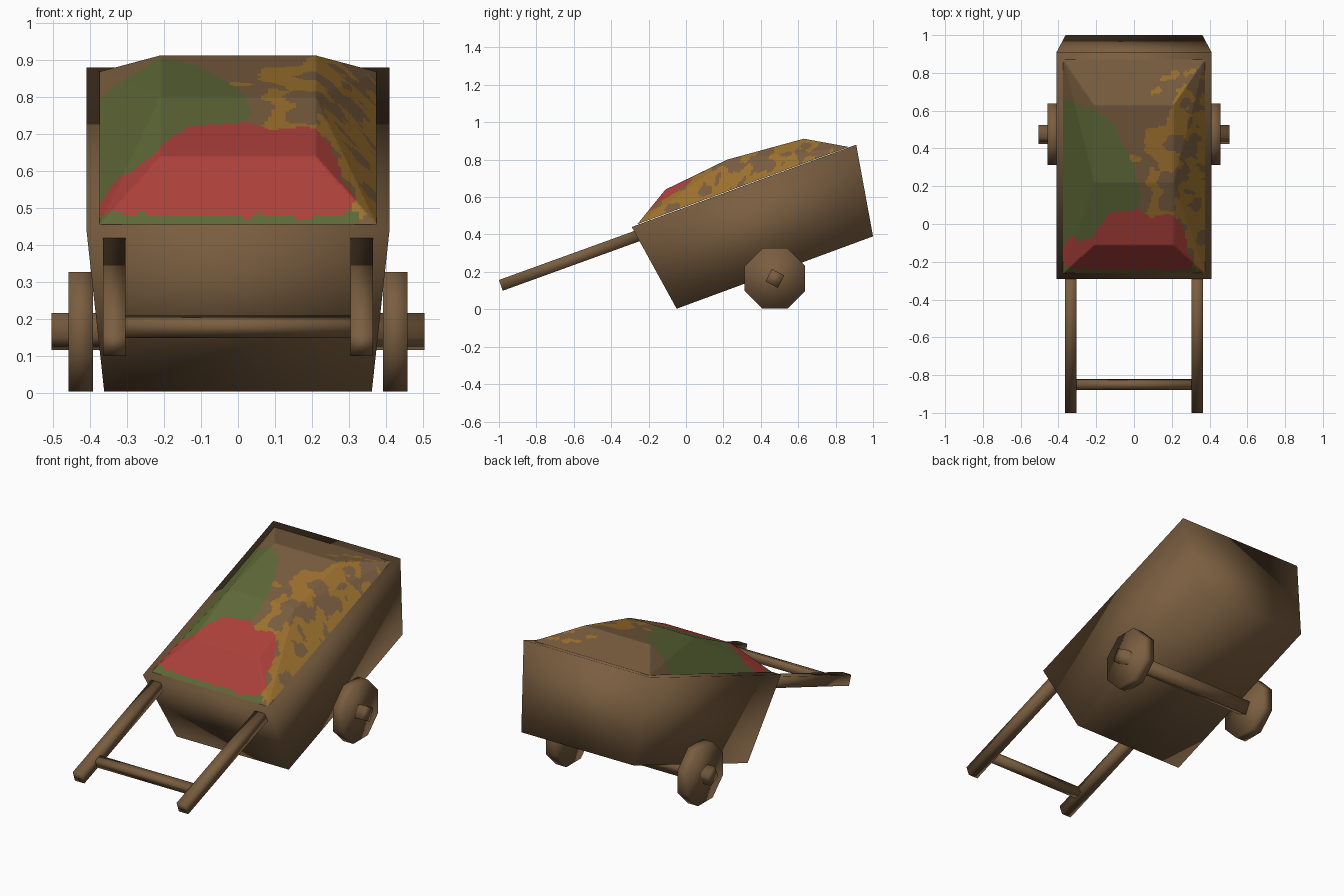
import bpy, bmesh, math
from mathutils import Vector, Matrix, noise

if "Cube" in bpy.data.objects:
    bpy.data.objects.remove(bpy.data.objects["Cube"])


def material(name, rgb):
    m = bpy.data.materials.new(name)
    lin = [((c / 255 + 0.055) / 1.055) ** 2.4 for c in rgb]
    m.diffuse_color = (*lin, 1)
    m.use_nodes = True
    m.node_tree.nodes["Principled BSDF"].inputs["Base Color"].default_value = m.diffuse_color
    return m


brown = material("brown wood", (122, 94, 64))
red = material("red load", (172, 64, 58))
green = material("green load", (95, 105, 56))
yellow = material("yellow load", (158, 114, 46))


def finish(name, bm, mats, smooth=True):
    me = bpy.data.meshes.new(name)
    bm.to_mesh(me)
    bm.free()
    for m in mats:
        me.materials.append(m)
    for p in me.polygons:
        p.use_smooth = smooth
    ob = bpy.data.objects.new(name, me)
    bpy.context.collection.objects.link(ob)
    return ob


def prism(name, a, b, radius, sides, turn):
    """Straight bar from a to b; turn is the angle of the first corner."""
    a, b = Vector(a), Vector(b)
    d = (b - a).normalized()
    u = Vector((1, 0, 0)) if abs(d.x) < 0.5 else Vector((0, 1, 0))
    w = Vector((0, 0, 1)) if abs(d.x) > 0.5 else d.cross(u)
    bm = bmesh.new()
    rings = []
    for c in (a, b):
        angs = [turn + 2 * math.pi * i / sides for i in range(sides)]
        rings.append([bm.verts.new(c + radius * (u * math.cos(t) + w * math.sin(t))) for t in angs])
    for i in range(sides):
        j = (i + 1) % sides
        bm.faces.new((rings[0][i], rings[0][j], rings[1][j], rings[1][i]))
    bm.faces.new(rings[0])
    bm.faces.new(rings[1])
    bmesh.ops.recalc_face_normals(bm, faces=bm.faces)
    return finish(name, bm, [brown])


# Tapered cart body: side outline with half widths (y, z, half x)
outline = [(-0.29, 0.44, 0.41), (-0.05, 0.003, 0.362), (1.0, 0.39, 0.362), (0.91, 0.88, 0.41)]
bm = bmesh.new()
left, right = [[bm.verts.new((s * hx, y, z)) for y, z, hx in outline] for s in (-1, 1)]
bm.faces.new(left)
bm.faces.new(right)
for i in range(4):
    j = (i + 1) % 4
    bm.faces.new((left[i], left[j], right[j], right[i]))
bmesh.ops.recalc_face_normals(bm, faces=bm.faces)
finish("cart_body", bm, [brown])

# Wheels and axle
WY, WZ = 0.475, 0.165
for side, s in (("left", -1), ("right", 1)):
    prism(side + "_wheel", (s * 0.392, WY, WZ), (s * 0.458, WY, WZ), 0.175, 8, math.pi / 8)
prism("axle", (-0.505, WY, WZ), (0.505, WY, WZ), 0.053, 4, math.radians(18))

# Handles and the bar between them
for side, s in (("left", -1), ("right", 1)):
    prism(side + "_handle", (s * 0.335, -0.99, 0.128), (s * 0.335, -0.23, 0.403), 0.043, 4, math.pi / 4)
prism("handle_crossbar", (-0.32, -0.85, 0.178), (0.32, -0.85, 0.178), 0.033, 4, math.radians(65))

# Patch outlines of the load, seen from above
RED = [(-0.385, -0.19), (-0.38, -0.11), (-0.33, -0.06), (-0.29, -0.09), (-0.22, -0.07), (-0.18, -0.01),
       (-0.12, 0.06), (-0.07, 0.07), (0.03, 0.075), (0.08, 0.04), (0.19, 0.055), (0.23, 0.03),
       (0.27, -0.04), (0.28, -0.14), (0.32, -0.2), (0.29, -0.235), (0.2, -0.245), (-0.36, -0.235)]
GREEN = [(-0.39, -0.25), (-0.39, 0.66), (-0.34, 0.66), (-0.27, 0.62), (-0.2, 0.6), (-0.11, 0.53),
         (-0.07, 0.44), (-0.01, 0.33), (0.03, 0.19), (0.03, 0.0), (0.0, -0.2)]


def inside(x, y, poly):
    hit = False
    for (x1, y1), (x2, y2) in zip(poly, poly[1:] + poly[:1]):
        if (y1 > y) != (y2 > y) and x < x1 + (y - y1) * (x2 - x1) / (y2 - y1):
            hit = not hit
    return hit


def patch(c):
    x = c.x + 0.012 * noise.noise((c.x * 25, c.y * 25, 3))
    y = c.y + 0.012 * noise.noise((c.x * 25, c.y * 25, 8))
    if inside(x, y, RED):
        return 1
    if inside(x, y, GREEN) or (c.y < -0.235 and x < 0.33):
        return 2
    edge = 0.04 + max(0, c.y - 0.45) * 0.5      # the speckles thin out toward the back left
    n = noise.noise((c.x * 11, c.y * 11, 1.7)) + 0.4 * noise.noise((c.x * 25, c.y * 25, 5))
    limit = -0.1 + max(0, edge + 0.08 - c.x) * 3.5 + max(0, c.y - 0.72) * 3
    return 3 if n > limit else 0


# Heaped load: faceted mound, cut into small cells for the colour patches
bm = bmesh.new()
for x, y, z in ((0.375, -0.26, 0.455), (0.375, 0.87, 0.868), (0.21, -0.11, 0.64), (0.21, 0.22, 0.80), (0.21, 0.63, 0.912)):
    for s in (-1, 1):
        bm.verts.new((s * x, y, z))
bmesh.ops.convex_hull(bm, input=bm.verts[:])
bmesh.ops.recalc_face_normals(bm, faces=bm.faces)
bmesh.ops.delete(bm, geom=[f for f in bm.faces if f.normal.z < 0], context='FACES')
STEP = 0.0095
for axis, lo, hi in ((0, -0.375, 0.375), (1, -0.26, 0.87)):
    no = Vector((1, 0, 0)) if axis == 0 else Vector((0, 1, 0))
    for i in range(1, int((hi - lo) / STEP)):
        geom = bm.verts[:] + bm.edges[:] + bm.faces[:]
        bmesh.ops.bisect_plane(bm, geom=geom, plane_co=no * (lo + i * STEP), plane_no=no)
for f in bm.faces:
    f.material_index = patch(f.calc_center_median())
bm.normal_update()
finish("heaped_load", bm, [brown, red, green, yellow], smooth=True)
